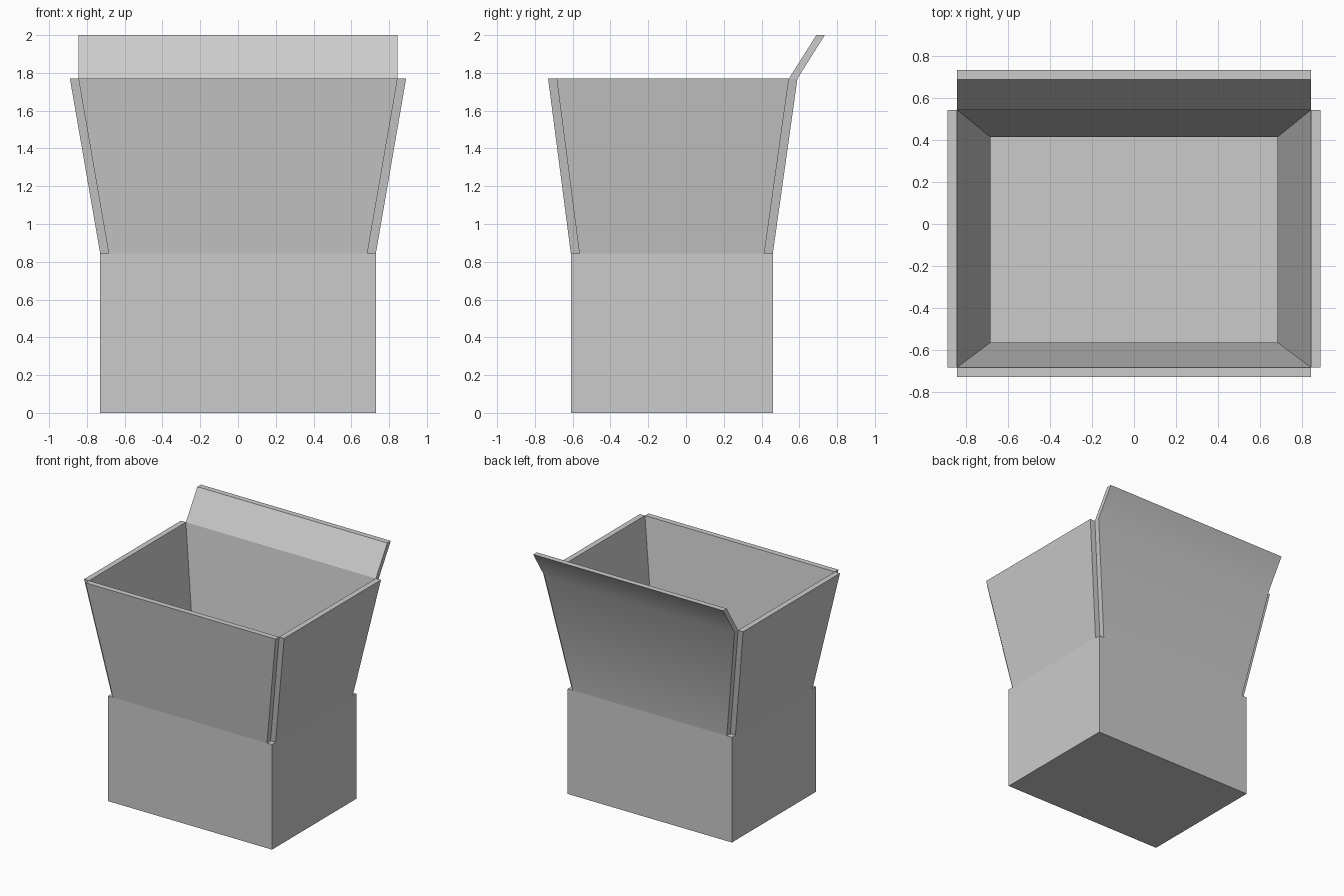
import bpy
import bmesh
from mathutils import Vector

default = bpy.data.objects.get("Cube")
if default:
    bpy.data.objects.remove(default, do_unlink=True)

card = bpy.data.materials.new("plain_grey")
card.use_nodes = True
GREY = (0.6, 0.6, 0.6, 1)
card.diffuse_color = GREY
card.node_tree.nodes["Principled BSDF"].inputs["Base Color"].default_value = GREY

WALL = 0.045          # board thickness
SHOULDER, RIM, TOP = 0.845, 1.77, 2.0


def rect(x, front, back, z):
    """Four corners, counter-clockwise from front right."""
    return [Vector(p) for p in ((-x, front, z), (x, front, z), (x, back, z), (-x, back, z))]


def finish(name, bm):
    bmesh.ops.recalc_face_normals(bm, faces=bm.faces)
    mesh = bpy.data.meshes.new(name)
    bm.to_mesh(mesh)
    bm.free()
    mesh.materials.append(card)
    obj = bpy.data.objects.new(name, mesh)
    bpy.context.collection.objects.link(obj)
    return obj


# Hollow lower box: outer walls, top ledge, inner walls and floor
outer_x, front, back = 0.73, -0.61, 0.46
inner = (outer_x - WALL, front + WALL, back - WALL)
bm = bmesh.new()
rings = [[bm.verts.new(p) for p in rect(*size, z)] for size, z in (
    ((outer_x, front, back), 0), ((outer_x, front, back), SHOULDER),
    (inner, SHOULDER), (inner, WALL))]
for a, b in zip(rings, rings[1:]):
    for i in range(4):
        j = (i + 1) % 4
        bm.faces.new((a[i], a[j], b[j], b[i]))
bm.faces.new(rings[0])
bm.faces.new(rings[-1])
finish("lower_box", bm)


# Flared boards: each row gives the inner edge, offset outward by the thickness
def board(name, rows, outward):
    bm = bmesh.new()
    push = Vector(outward) * WALL
    loops = []
    for a, b in rows:
        loops.append([bm.verts.new(p) for p in (a, b, b + push, a + push)])
    outside = []
    for low, high in zip(loops, loops[1:]):
        for i in range(4):
            j = (i + 1) % 4
            face = bm.faces.new((low[i], low[j], high[j], high[i]))
            if i == 2:
                outside.append(face)
    bm.faces.new(loops[0])
    bm.faces.new(loops[-1])
    # A folded board bends softly on its outside only
    if len(outside) > 1:
        for face in outside:
            face.smooth = True
            for edge in face.edges:
                edge.smooth = all(f in outside for f in edge.link_faces)
    return finish(name, bm)


low = rect(*inner, SHOULDER)
high = rect(0.845, -0.685, 0.545, RIM)
sides = (("front_board", (0, -1, 0)), ("left_board", (1, 0, 0)),
         ("back_board", (0, 1, 0)), ("right_board", (-1, 0, 0)))
for i, (name, outward) in enumerate(sides):
    j = (i + 1) % 4
    rows = [(low[i], low[j]), (high[i], high[j])]
    if name == "back_board":
        # Folded lip rising above the rim
        lean = Vector((0, 0.145, TOP - RIM))
        rows.append((high[i] + lean, high[j] + lean))
    board(name, rows, outward)
